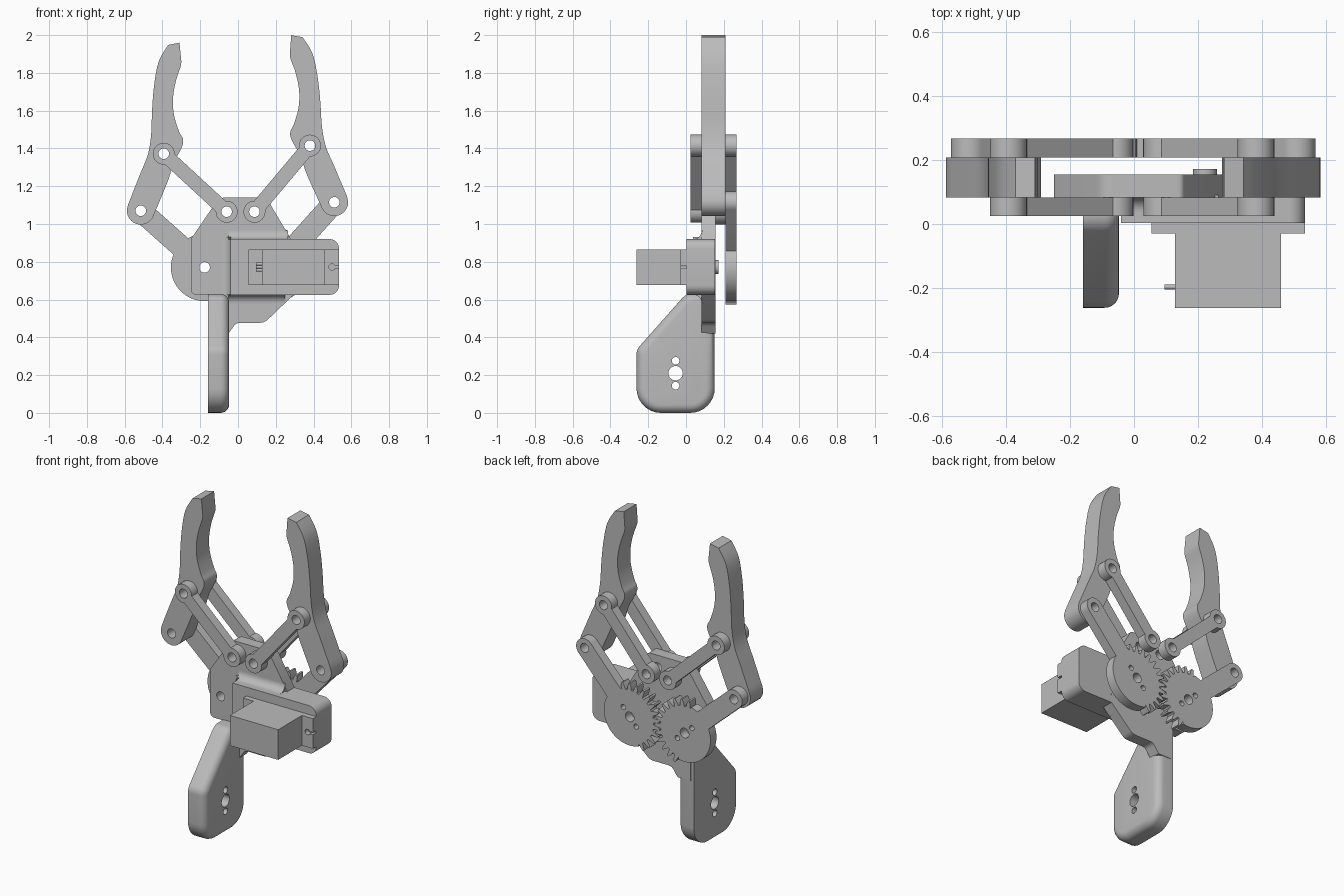
import bpy, bmesh, math
from math import sin, cos, pi, radians, asin, atan2
from mathutils import Vector, Matrix

if "Cube" in bpy.data.objects:
    bpy.data.objects.remove(bpy.data.objects["Cube"])

grey = bpy.data.materials.new("plain_grey")
grey.use_nodes = True
grey.diffuse_color = (0.5, 0.5, 0.5, 1)
grey.node_tree.nodes["Principled BSDF"].inputs["Base Color"].default_value = (0.5, 0.5, 0.5, 1)


# --- 2D outline helpers ---
def arc(c, r, a, b, n=12):
    return [(c[0] + r * cos(a + (b - a) * i / n), c[1] + r * sin(a + (b - a) * i / n)) for i in range(n + 1)]


def circle(c, r, n=28):
    return arc(c, r, 0, 2 * pi, n)[:-1]


def box(x0, x1, y0, y1):
    return [(x0, y0), (x1, y0), (x1, y1), (x0, y1)]


def rounded(corners, n=8):
    """Polygon of (x, y, radius) with filleted corners."""
    out = []
    for i, (x, y, r) in enumerate(corners):
        p = Vector((x, y))
        if r == 0:
            out.append((x, y))
            continue
        u = (Vector(corners[i - 1][:2]) - p).normalized()
        v = (Vector(corners[(i + 1) % len(corners)][:2]) - p).normalized()
        half = u.angle(v) / 2
        c = p + (u + v).normalized() * (r / sin(half))
        s, e = p + u * (r / math.tan(half)) - c, p + v * (r / math.tan(half)) - c
        a = atan2(s.y, s.x)
        d = (atan2(e.y, e.x) - a + pi) % (2 * pi) - pi
        out += arc(c, r, a, a + d, n)
    return out


def spline(pts, n=4):
    """Catmull-Rom curve through the points."""
    p = [Vector(q) for q in [pts[0]] + pts + [pts[-1]]]
    out = []
    for a, b, c, d in zip(p, p[1:], p[2:], p[3:]):
        for i in range(n):
            t = i / n
            out.append(tuple(0.5 * (2 * b + (c - a) * t + (2 * a - 5 * b + 4 * c - d) * t * t
                                    + (3 * b - a - 3 * c + d) * t ** 3)))
    return out + [pts[-1]]


# --- Extrude an outline with holes along one axis ---
AXES = {
    "X": Matrix(((0, 0, 1), (1, 0, 0), (0, 1, 0))),
    "Y": Matrix(((1, 0, 0), (0, 0, 1), (0, 1, 0))),
    "Z": Matrix.Identity(3),
}


def bake(obj, name):
    dg = bpy.context.evaluated_depsgraph_get()
    mesh = bpy.data.meshes.new_from_object(obj.evaluated_get(dg))
    bpy.data.objects.remove(obj)
    new = bpy.data.objects.new(name, mesh)
    bpy.context.collection.objects.link(new)
    return new


def finish(obj):
    obj.data.materials.clear()
    obj.data.materials.append(grey)
    obj.data.shade_smooth()
    obj.data.set_sharp_from_angle(angle=radians(32))
    return obj


def prism(name, outline, lo, hi, axis="Y", holes=(), rim=0):
    curve = bpy.data.curves.new(name, "CURVE")
    curve.dimensions, curve.fill_mode, curve.extrude = "2D", "BOTH", (hi - lo) / 2
    for loop in [outline, *holes]:
        s = curve.splines.new("POLY")
        s.points.add(len(loop) - 1)
        for pt, (x, y) in zip(s.points, loop):
            pt.co = (x, y, 0, 1)
        s.use_cyclic_u = True
    tmp = bpy.data.objects.new(name + "_profile", curve)
    bpy.context.collection.objects.link(tmp)
    obj = bake(tmp, name)
    bm = bmesh.new()
    bm.from_mesh(obj.data)
    bmesh.ops.remove_doubles(bm, verts=bm.verts, dist=1e-5)
    for v in bm.verts:
        v.co = AXES[axis] @ (v.co + Vector((0, 0, (lo + hi) / 2)))
    if rim:  # round the outer edge on the high side
        caps = [f for f in bm.faces if all(abs(v.co.x - hi) < 1e-4 for v in f.verts)]
        cap = bmesh.ops.dissolve_faces(bm, faces=caps)["region"][0]
        bmesh.ops.bevel(bm, geom=list(cap.edges), offset=rim, segments=6, profile=0.5, affect="EDGES")
    bmesh.ops.recalc_face_normals(bm, faces=bm.faces)
    bm.to_mesh(obj.data)
    bm.free()
    return finish(obj)


def cut(obj, cutters):
    for c in cutters:
        m = obj.modifiers.new("cut", "BOOLEAN")
        m.operation, m.solver, m.object = "DIFFERENCE", "EXACT", c
    name = obj.name
    obj.name = name + "_raw"
    new = finish(bake(obj, name))
    for c in cutters:
        bpy.data.objects.remove(c)
    return new


PIN = 0.028
FRONT, MID, BACK = (0.025, 0.083), (0.083, 0.208), (0.208, 0.267)
SIDES = {  # finger base pivot, finger upper pivot, plate pivot, gear centre
    "right": ((-0.515, 1.07), (-0.393, 1.372), (-0.06, 1.065), (-0.177, 0.77)),
    "left": ((0.51, 1.115), (0.381, 1.415), (0.087, 1.065), (0.2, 0.77)),
}


# --- Base plate, servo block and their fillets ---
plate = rounded([(-0.1, 1.14, 0.06), (0.15, 1.14, 0.02), (0.28, 0.92, 0), (0.3, 0.63, 0), (0.14, 0.477, 0.06),
                 (-0.01, 0.477, 0.04), (-0.05, 0.42, 0), (-0.14, 0.42, 0), (-0.14, 0.625, 0),
                 (-0.25, 0.625, 0.03), (-0.25, 0.92, 0.03)])
prism("base_plate", plate, 0.083, 0.155, holes=[circle(p, PIN) for p in
      (SIDES["right"][2], SIDES["left"][2], SIDES["right"][3])])
prism("servo_block", rounded([(-0.04, 0.625, 0), (0.535, 0.625, 0.05), (0.535, 0.92, 0.05), (-0.04, 0.92, 0)]),
      0.003, 0.154)
R = 0.045
prism("upper_fillet", [(0.09, 0.915)] + arc((0.083 - R, 0.92 + R), R, -pi / 2, 0) + [(0.09, 0.92 + R)],
      -0.05, 0.265, "X")
prism("lower_fillet", [(0.09, 0.63)] + arc((0.083 - R, 0.625 - R), R, pi / 2, 0) + [(0.09, 0.625 - R)],
      -0.05, 0.25, "X")
prism("side_fillet", [(-0.035, 0.09)] + arc((-0.04 - R, 0.083 - R), R, 0, pi / 2) + [(-0.04 - R, 0.09)],
      0.625, 0.93, "Z")

# --- Handle with horn pocket and screw holes ---
handle = prism("handle", rounded([(-0.262, 0, 0.13), (0.152, 0, 0.13), (0.152, 0.63, 0), (0.0, 0.63, 0.07),
                                  (-0.262, 0.335, 0.07)]), -0.16, -0.047, "X", rim=0.045)
HY, HZ = -0.055, 0.21
slot = arc((HY, HZ + 0.06), 0.045, 0, pi) + arc((HY, HZ - 0.06), 0.045, pi, 2 * pi)
cutters = [prism("slot_cutter", slot, -0.3, -0.1, "X")]
for dz, r in ((0, 0.038), (0.066, 0.02), (-0.066, 0.02)):
    cutters.append(prism("hole_cutter", circle((HY, HZ + dz), r), -0.3, 0.1, "X"))
cut(handle, cutters)

# --- Servo ---
SZ = 0.772


def keyhole(x_hole, x_end):
    """Open-ended screw notch in a flange end."""
    s = 1 if x_end > x_hole else -1
    pts = arc((x_hole, SZ), 0.017, 0.4, 2 * pi - 0.4)
    pts = [(x_hole + s * (x - x_hole), z) for x, z in pts]
    return pts + [(x_end, pts[-1][1]), (x_end, pts[0][1])]


flange = prism("servo_flange", box(0.055, 0.535, 0.678, 0.865), -0.03, 0.005)
cut(flange, [prism("notch_cutter", keyhole(x, e), -0.1, 0.002) for x, e in ((0.095, 0.03), (0.498, 0.56))])
prism("servo_body", box(0.128, 0.46, 0.678, 0.865), -0.263, 0.0)
for i in (-1, 0, 1):
    prism("servo_wire", circle((-0.197, SZ + i * 0.016), 0.008, 12), 0.096, 0.14, "X")
prism("servo_shaft", circle((0.222, SZ), 0.037), 0.15, 0.172)


# --- Links, geared arms and fingers ---
def link(name, p, q, layer, boss=0.058, half=0.038):
    d, a = atan2(q[1] - p[1], q[0] - p[0]), asin(half / boss)
    outline = arc(p, boss, d + a, d + 2 * pi - a, 20) + arc(q, boss, d + pi + a, d + 3 * pi - a, 20)
    prism(name, outline, *layer, holes=[circle(p, PIN), circle(q, PIN)])


def geared_arm(name, c, pivot, flip, first):
    """Partial gear with an arm; drawn with the arm on the -x side, then flipped."""
    step, root, tip, half = radians(14), 0.165, 0.207, 0.058
    px, pz = (pivot[0] - c[0]) * flip, pivot[1] - c[1]
    d, a = atan2(pz, px), asin(half / 0.178)
    start = radians(first) - step / 2
    pts = arc((0, 0), 0.178, d + a, start + 2 * pi, 24)
    for i in range(13):
        mid = start + (i + 0.5) * step
        for r, f in ((root, -0.36), (0.19, -0.23), (tip, -0.1), (tip, 0.1), (0.19, 0.23), (root, 0.36)):
            pts.append((r * cos(mid + f * step), r * sin(mid + f * step)))
    pts += arc((0, 0), 0.178, start + 13 * step, d - a, 4)
    pts += arc((px, pz), half, d - pi / 2, d + pi / 2, 16)
    holes = [circle((0, 0), 0.03), circle((px, pz), PIN)]
    holes += [circle((s * 0.066 * cos(d), s * 0.066 * sin(d)), 0.016, 16) for s in (-1, 1)]
    place = lambda loop: [(c[0] + x * flip, c[1] + z) for x, z in loop]
    prism(name, place(pts), *BACK, holes=[place(h) for h in holes])


A = SIDES["right"][0]
outer = spline([(-0.37, 1.948), (-0.42, 1.86), (-0.444, 1.735), (-0.455, 1.6), (-0.46, 1.47),
                (-0.478, 1.365), (-0.52, 1.26), (-0.583, 1.1)])
inner = spline([(-0.447, 1.045), (-0.37, 1.23), (-0.345, 1.315), (-0.298, 1.405), (-0.292, 1.45), (-0.312, 1.49),
                (-0.339, 1.577), (-0.344, 1.667), (-0.328, 1.76), (-0.302, 1.84), (-0.302, 1.88)])
finger = outer + arc(A, 0.073, radians(160), radians(338), 16) + inner + [(-0.31, 1.96)]

for side, (base, upper, anchor, gear) in SIDES.items():
    flip, turn = (1, 0) if side == "right" else (-1, radians(1.5))
    pts = []
    for x, z in finger:
        x, z = (x - A[0]) * flip, z - A[1]
        pts.append((base[0] + x * cos(turn) - z * sin(turn), base[1] + x * sin(turn) + z * cos(turn)))
    prism(side + "_finger", pts, *MID, holes=[circle(base, PIN), circle(upper, PIN)])
    link(side + "_front_link", upper, anchor, FRONT)
    link(side + "_back_link", upper, anchor, BACK)
    geared_arm(side + "_geared_arm", gear, base, flip, -70 if flip == 1 else -63)
